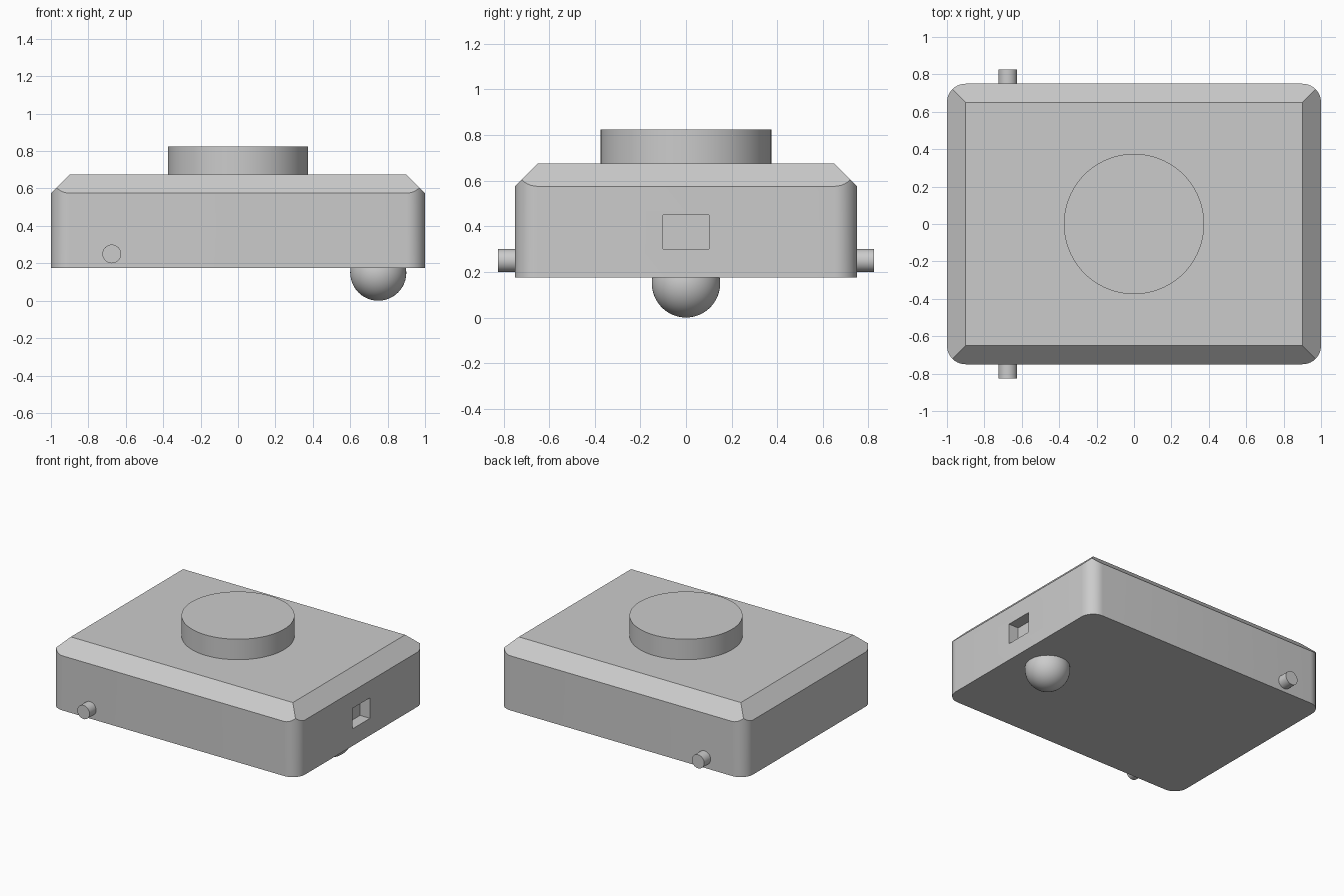
import bpy, bmesh
from mathutils import Matrix, Vector
from math import radians

cube = bpy.data.objects.get("Cube")
if cube:
    bpy.data.objects.remove(cube, do_unlink=True)

# Single plain grey finish
grey = bpy.data.materials.new("plain_grey")
grey.use_nodes = True
colour = (0.6, 0.6, 0.6, 1)
grey.diffuse_color = colour
grey.node_tree.nodes["Principled BSDF"].inputs["Base Color"].default_value = colour


def finish(bm, name, smooth=True):
    bmesh.ops.recalc_face_normals(bm, faces=bm.faces)
    mesh = bpy.data.meshes.new(name)
    bm.to_mesh(mesh)
    bm.free()
    mesh.materials.append(grey)
    obj = bpy.data.objects.new(name, mesh)
    bpy.context.collection.objects.link(obj)
    if smooth:
        bpy.ops.object.select_all(action='DESELECT')
        obj.select_set(True)
        bpy.context.view_layer.objects.active = obj
        bpy.ops.object.shade_smooth_by_angle(angle=radians(30))
    return obj


def box(size, centre):
    bm = bmesh.new()
    bmesh.ops.create_cube(bm, size=1)
    bmesh.ops.scale(bm, vec=size, verts=bm.verts)
    bmesh.ops.translate(bm, vec=centre, verts=bm.verts)
    return bm


def cylinder(name, radius, depth, centre, rotation=Matrix(), sides=64):
    bm = bmesh.new()
    bmesh.ops.create_cone(bm, cap_ends=True, segments=sides, radius1=radius,
                          radius2=radius, depth=depth,
                          matrix=Matrix.Translation(centre) @ rotation)
    return finish(bm, name)


# Housing: box with rounded upright corners and mitred top chamfers
bottom, top, chamfer = 0.175, 0.675, 0.1
half = Vector((1, 0.75, 0))
bm = box((2, 1.5, top - bottom), (0, 0, (top + bottom) / 2))
upright = [e for e in bm.edges
           if abs(e.verts[0].co.z - e.verts[1].co.z) > 0.1]
bmesh.ops.bevel(bm, geom=upright, offset=0.1, segments=10, profile=0.5,
                affect='EDGES')
for d in (Vector((1, 0, 0)), Vector((-1, 0, 0)),
          Vector((0, 1, 0)), Vector((0, -1, 0))):
    reach = abs(d.dot(half)) - chamfer
    cut = bmesh.ops.bisect_plane(
        bm, geom=bm.verts[:] + bm.edges[:] + bm.faces[:], dist=1e-5,
        plane_co=d * reach + Vector((0, 0, top)),
        plane_no=d + Vector((0, 0, 1)), clear_outer=True)
    rim = [e for e in cut["geom_cut"]
           if isinstance(e, bmesh.types.BMEdge) and e.is_boundary]
    bmesh.ops.contextual_create(bm, geom=rim)
housing = finish(bm, "housing", smooth=False)

# Rectangular port recessed into the left side
port_depth = 0.08
cutter = finish(box((port_depth * 2, 0.2, 0.15), (1, 0, 0.375)),
                "port_cutter", smooth=False)
cutter.hide_render = True
port = housing.modifiers.new("port", 'BOOLEAN')
port.operation = 'DIFFERENCE'
port.solver = 'EXACT'
port.object = cutter
bpy.context.view_layer.objects.active = housing
housing.select_set(True)
bpy.ops.object.modifier_apply(modifier=port.name)
bpy.data.objects.remove(cutter, do_unlink=True)
bpy.ops.object.shade_smooth_by_angle(angle=radians(30))

# Round top disc
cylinder("top_disc", 0.375, 0.17, (0, 0, 0.74), sides=96)

# Axle pegs on front and back
for name, side in (("front_peg", -1), ("back_peg", 1)):
    cylinder(name, 0.05, 0.095, (-0.675, side * 0.7775, 0.25),
             Matrix.Rotation(radians(90), 4, 'X'), sides=32)

# Ball caster under the left end
bm = bmesh.new()
bmesh.ops.create_uvsphere(bm, u_segments=48, v_segments=24, radius=0.15,
                          matrix=Matrix.Translation((0.75, 0, 0.15)))
finish(bm, "ball_caster")
